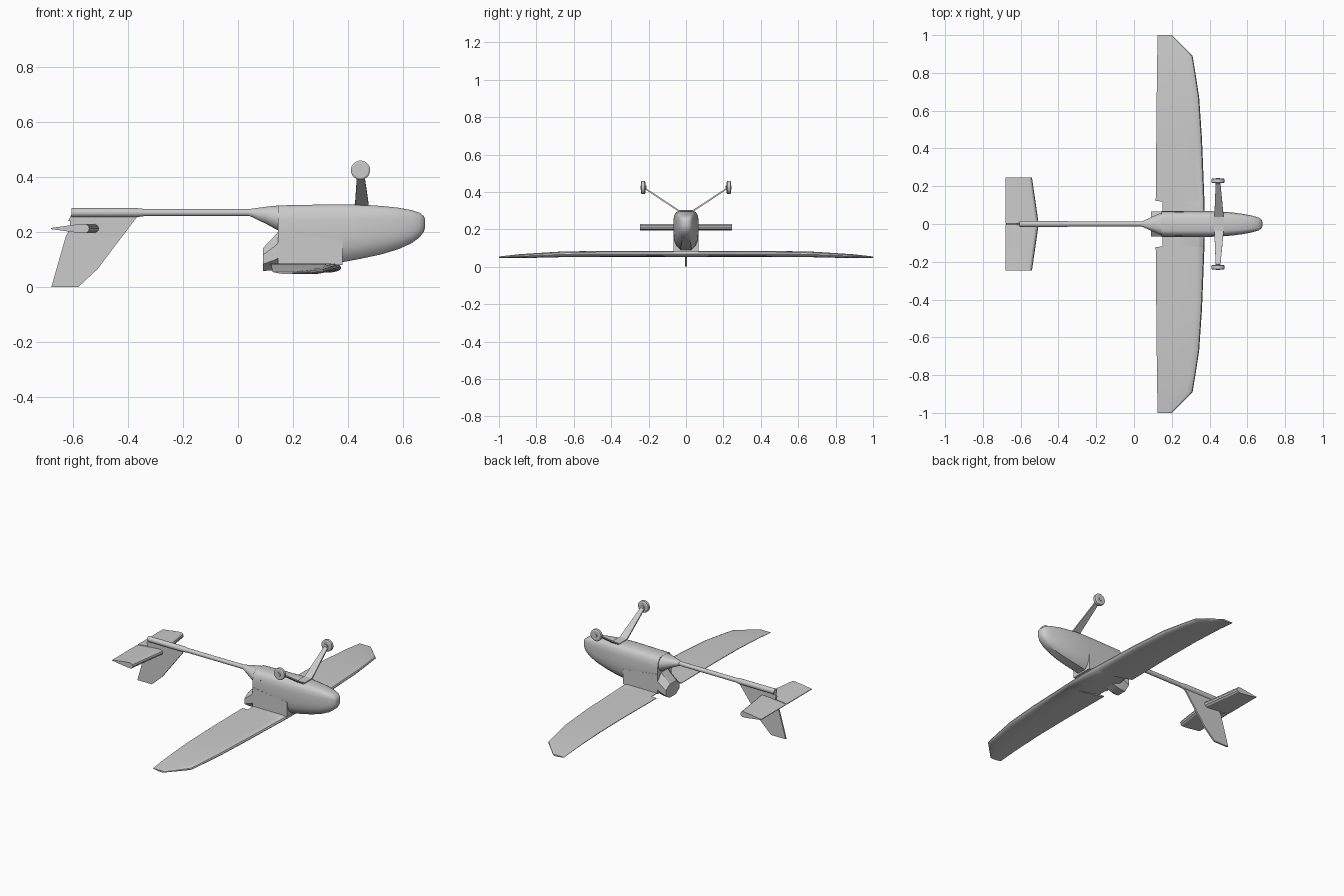
import bpy, bmesh, math
from mathutils import Vector

if "Cube" in bpy.data.objects:
    bpy.data.objects.remove(bpy.data.objects["Cube"])


def make(name, bm, smooth=30):
    bmesh.ops.recalc_face_normals(bm, faces=bm.faces)
    me = bpy.data.meshes.new(name)
    bm.to_mesh(me)
    bm.free()
    ob = bpy.data.objects.new(name, me)
    bpy.context.collection.objects.link(ob)
    bpy.ops.object.select_all(action='DESELECT')
    ob.select_set(True)
    bpy.context.view_layer.objects.active = ob
    if smooth:
        bpy.ops.object.shade_smooth_by_angle(angle=math.radians(smooth))
    return ob


def loft(name, rings, smooth=30):
    bm = bmesh.new()
    vs = [[bm.verts.new(p) for p in r] for r in rings]
    n = len(rings[0])
    for a, b in zip(vs, vs[1:]):
        for i in range(n):
            j = (i + 1) % n
            bm.faces.new((a[i], a[j], b[j], b[i]))
    bm.faces.new(vs[0])
    bm.faces.new(vs[-1])
    return make(name, bm, smooth)


def plate(name, pts, y0, y1):
    return loft(name, [[(x, y, z) for x, z in pts] for y in (y0, y1)], 0)


def sections(half, stations):
    # half: (width, height) factors on +y side, from top to bottom
    prof = half + [(-a, b) for a, b in reversed(half)]
    return [[(x, w * a, lo + (hi - lo) * b) for a, b in prof] for x, w, lo, hi in stations]


def circle_rings(stations, axis, n=20):
    rings = []
    for s, r, c in stations:
        ring = []
        for i in range(n):
            t = 2 * math.pi * i / n
            u, v = r * math.cos(t), r * math.sin(t)
            ring.append((s, c[0] + u, c[1] + v) if axis == 'x' else (c[0] + u, s, c[1] + v))
        rings.append(ring)
    return rings


# fuselage pod with rounded nose
BODY = [(.55, 1), (.78, .96), (.93, .87), (1, .74), (1, .42), (.93, .25), (.75, .1), (.42, 0)]
loft("fuselage", sections(BODY, [
    (.145, .066, .10, .296), (.30, .068, .09, .299), (.38, .068, .09, .30),
    (.45, .067, .103, .299), (.52, .061, .118, .294), (.58, .053, .136, .288),
    (.63, .043, .158, .279), (.66, .034, .18, .269), (.675, .024, .20, .257),
    (.68, .012, .217, .245)]), 35)

# wing saddle and rear pod
plate("wing_saddle", [(.145, .08), (.38, .08), (.38, .17), (.145, .2)], -.068, .068)
OCT = [(.45, 1), (1, .7), (1, .3), (.45, 0)]
loft("rear_pod", sections(OCT, [(.09, .066, .058, .14), (.13, .067, .06, .182),
                                (.15, .067, .065, .205), (.2, .066, .08, .205)]), 20)

# tail cone and boom
CONE = [(.4, 1), (.75, .9), (1, .65), (1, .35), (.75, .1), (.4, 0)]
loft("tail_cone", sections(CONE, [(.2, .066, .19, .295), (.15, .062, .203, .296),
                                  (.10, .040, .23, .291), (.05, .017, .254, .284),
                                  (.04, .014, .258, .282)]), 35)
AX = (0, .27)
loft("boom", circle_rings([(.15, .013, AX), (-.4, .013, AX)], 'x'))
loft("boom_sleeve", circle_rings([(-.34, .013, AX), (-.37, .0165, AX), (-.605, .0165, AX)], 'x'))

# wing: flat face up, curved face down, tips drooping
FOIL = [(0, .5), (.02, .22), (.07, .04), (.15, 0), (.6, 0), (1, 0), (1, .12),
        (.75, .55), (.5, .88), (.3, 1), (.15, .98), (.05, .83), (.012, .66)]


def foil_ring(y, le, te, top, th):
    return [(le + (te - le) * c, y, top - th * h) for c, h in FOIL]


half = [(.12, .373, .15, .085, .032), (.121, .373, .115, .085, .032),
        (.45, .36, .118, .085, .032), (.67, .345, .12, .081, .030),
        (.80, .325, .122, .073, .025), (.89, .31, .123, .067, .021),
        (1.0, .20, .125, .055, .009)]
loft("wing", [foil_ring(-s[0], *s[1:]) for s in reversed(half)]
     + [foil_ring(0, .375, .15, .085, .033)]
     + [foil_ring(*s) for s in half], 30)

# fin
plate("fin", [(-.605, .262), (-.36, .262), (-.37, .25), (-.51, .065), (-.58, 0), (-.678, 0),
              (-.625, .185), (-.61, .21), (-.61, .24), (-.617, .24)], -.005, .005)

# stabilizer halves: round nose, thin rear edge
STAB = [(0, 0), (.02, .55), (.08, .95), (.18, 1), (.45, .75), (.75, .4), (1, .12)]
STAB = STAB + [(c, -h) for c, h in reversed(STAB[1:])]
for side, s in (("left", 1), ("right", -1)):
    loft("stabilizer_" + side, [[(le + (-.68 - le) * c, s * y, .212 + .017 * h) for c, h in STAB]
                                for y, le in ((.003, -.505), (.245, -.54))])

# landing gear: legs, tyres, hubs
loft("gear_base", [[(x, y, z) for x, z in ((.424, .294), (.475, .294), (.475, .303), (.424, .303))]
                   for y in (-.04, .04)], 0)
for side, s in (("left", 1), ("right", -1)):
    legs = []
    for y, z, x0, x1 in ((.035, .297, .425, .475), (.222, .42, .433, .457)):
        n = Vector((0, -.55, .83)) * .004
        legs.append([(x, s * (y + k * n.y), z + k * n.z) for x, k in
                     ((x0, -1), (x1, -1), (x1, 1), (x0, 1))])
    loft("gear_leg_" + side, legs, 0)
    C = (.445, .424)
    loft("wheel_" + side, circle_rings([(s * .217, .029, C), (s * .221, .035, C),
                                        (s * .237, .035, C), (s * .241, .029, C)], 'y', 28))
    loft("wheel_hub_" + side, circle_rings([(s * .212, .011, C), (s * .244, .011, C)], 'y', 16))
